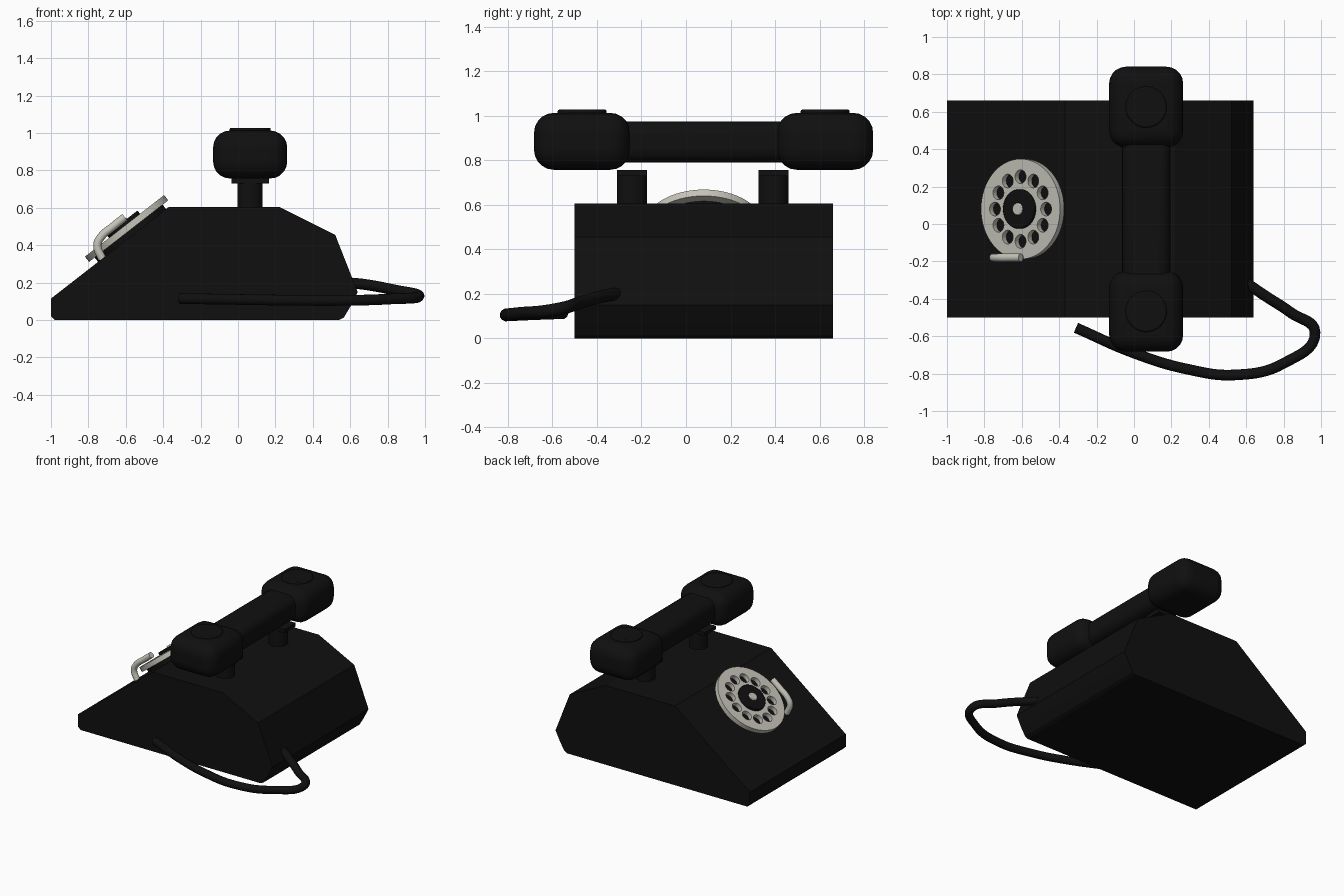
import bpy, math
from mathutils import Matrix, Vector

cube = bpy.data.objects.get("Cube")
if cube:
    bpy.data.objects.remove(cube, do_unlink=True)


def material(name, rgb, rough):
    m = bpy.data.materials.new(name)
    m.use_nodes = True
    m.diffuse_color = (*rgb, 1)
    b = next(n for n in m.node_tree.nodes if n.type == 'BSDF_PRINCIPLED')
    b.inputs["Base Color"].default_value = (*rgb, 1)
    b.inputs["Roughness"].default_value = rough
    return m


BLACK = material("black plastic", (0.005, 0.005, 0.005), 0.4)
IVORY = material("pale grey metal", (0.56, 0.55, 0.49), 0.4)


def finish(ob, name, mat, smooth=True):
    ob.name = name
    ob.data.materials.clear()
    ob.data.materials.append(mat)
    if smooth:
        bpy.ops.object.select_all(action='DESELECT')
        ob.select_set(True)
        bpy.context.view_layer.objects.active = ob
        bpy.ops.object.shade_smooth_by_angle(angle=math.radians(40))
    return ob


def bevel(ob, width, segments):
    mod = ob.modifiers.new("rounding", 'BEVEL')
    mod.width, mod.segments = width, segments
    mod.limit_method = 'ANGLE'


def box(name, lo, hi, mat, width=0, segments=4):
    lo, hi = Vector(lo), Vector(hi)
    bpy.ops.mesh.primitive_cube_add(size=1)
    ob = bpy.context.object
    ob.data.transform(Matrix.Translation((lo + hi) / 2) @ Matrix.Diagonal((*(hi - lo), 1)))
    if width:
        bevel(ob, width, segments)
    return finish(ob, name, mat)


def disc(name, r, z0, z1, mat, frame, width=0):
    """Cylinder from z0 to z1 along the frame's z axis."""
    bpy.ops.mesh.primitive_cylinder_add(vertices=40, radius=r, depth=z1 - z0)
    ob = bpy.context.object
    ob.data.transform(frame @ Matrix.Translation((0, 0, (z0 + z1) / 2)))
    if width:
        bevel(ob, width, 2)
    return finish(ob, name, mat)


def to_mesh(curve):
    ob = bpy.data.objects.new("part", curve)
    bpy.context.collection.objects.link(ob)
    bpy.ops.object.select_all(action='DESELECT')
    ob.select_set(True)
    bpy.context.view_layer.objects.active = ob
    bpy.ops.object.convert(target='MESH')
    return bpy.context.object


def tube(name, points, r, mat):
    """Round tube along a smooth path."""
    cu = bpy.data.curves.new(name, 'CURVE')
    cu.dimensions = '3D'
    cu.bevel_depth, cu.bevel_resolution = r, 4
    cu.use_fill_caps = True
    cu.resolution_u = 8
    s = cu.splines.new('BEZIER')
    s.bezier_points.add(len(points) - 1)
    for bp, p in zip(s.bezier_points, points):
        bp.co = p
        bp.handle_left_type = bp.handle_right_type = 'AUTO'
    return finish(to_mesh(cu), name, mat)


# Body: side profile extruded across y
profile = [(-0.98, 0), (0.54, 0), (0.565, 0.012), (0.60, 0.07), (0.64, 0.15),
           (0.52, 0.455), (0.22, 0.605), (-0.37, 0.605), (-1, 0.115), (-1, 0.02)]
n = len(profile)
verts = [(x, y, z) for y in (-0.5, 0.66) for x, z in profile]
faces = [tuple(range(n)), tuple(range(2 * n - 1, n - 1, -1))]
faces += [(i, i + n, (i + 1) % n + n, (i + 1) % n) for i in range(n)]
me = bpy.data.meshes.new("body")
me.from_pydata(verts, [], faces)
body = bpy.data.objects.new("body", me)
bpy.context.collection.objects.link(body)
finish(body, "body", BLACK, smooth=False)

# Dial assembly, set on the sloping panel
tilt = math.atan2(0.49, 0.63)
panel = Matrix.Translation((-0.565, 0.08, 0.45)) @ Matrix.Rotation(-tilt, 4, 'Y')
disc("dial_base", 0.23, -0.01, 0.034, BLACK, panel)
disc("dial_hub", 0.105, 0.03, 0.09, BLACK, panel, 0.006)
disc("dial_knob", 0.033, 0.08, 0.1, IVORY, panel, 0.005)

# Finger wheel: filled outline with twelve holes
wheel = bpy.data.curves.new("finger_wheel", 'CURVE')
wheel.dimensions = '2D'
wheel.fill_mode = 'BOTH'
wheel.extrude = 0.018


def ring(cx, cy, r, count):
    s = wheel.splines.new('POLY')
    s.points.add(count - 1)
    for i, p in enumerate(s.points):
        a = 2 * math.pi * i / count
        p.co = (cx + r * math.cos(a), cy + r * math.sin(a), 0, 1)
    s.use_cyclic_u = True


ring(0, 0, 0.268, 64)
for k in range(12):
    a = 2 * math.pi * k / 12
    ring(0.173 * math.cos(a), 0.173 * math.sin(a), 0.037, 20)
wheel_ob = to_mesh(wheel)
wheel_ob.data.transform(panel @ Matrix.Translation((0, 0, 0.05)))
finish(wheel_ob, "finger_wheel", IVORY)

# Finger stop hooked over the wheel edge
tube("finger_stop", [(-0.605, -0.18, 0.55), (-0.67, -0.18, 0.498), (-0.73, -0.18, 0.447),
                     (-0.752, -0.18, 0.40), (-0.725, -0.18, 0.325)], 0.022, IVORY)

# Cradle posts and handset ends, front and back
CX = 0.065
for side, post_y, end_y in (("front", -0.243, -0.467), ("back", 0.393, 0.625)):
    at = Matrix.Translation((CX, post_y, 0))
    disc(side + "_cradle_post", 0.067, 0.59, 0.745, BLACK, at)
    box(side + "_cradle_plate", (CX - 0.1, post_y - 0.067, 0.73),
        (CX + 0.1, post_y + 0.067, 0.757), BLACK)
    box(side + "_handset_end", (CX - 0.198, end_y - 0.216, 0.757),
        (CX + 0.198, end_y + 0.216, 1.013), BLACK, 0.09, 5)
    cap = Matrix.Translation((CX, end_y, 0))
    disc(side + "_handset_cap", 0.11, 1.0, 1.028, BLACK, cap, 0.008)

# Handset grip
box("handset_grip", (CX - 0.13, -0.35, 0.79), (CX + 0.13, 0.51, 0.975), BLACK, 0.06, 4)

# Cord looping from the back of the body round to the front
tube("cord", [(0.58, -0.30, 0.20), (0.68, -0.37, 0.19), (0.84, -0.475, 0.16),
              (0.968, -0.58, 0.13), (0.80, -0.745, 0.112), (0.54, -0.807, 0.105),
              (0.28, -0.775, 0.106), (0.0, -0.69, 0.11), (-0.31, -0.555, 0.115)],
     0.029, BLACK)
